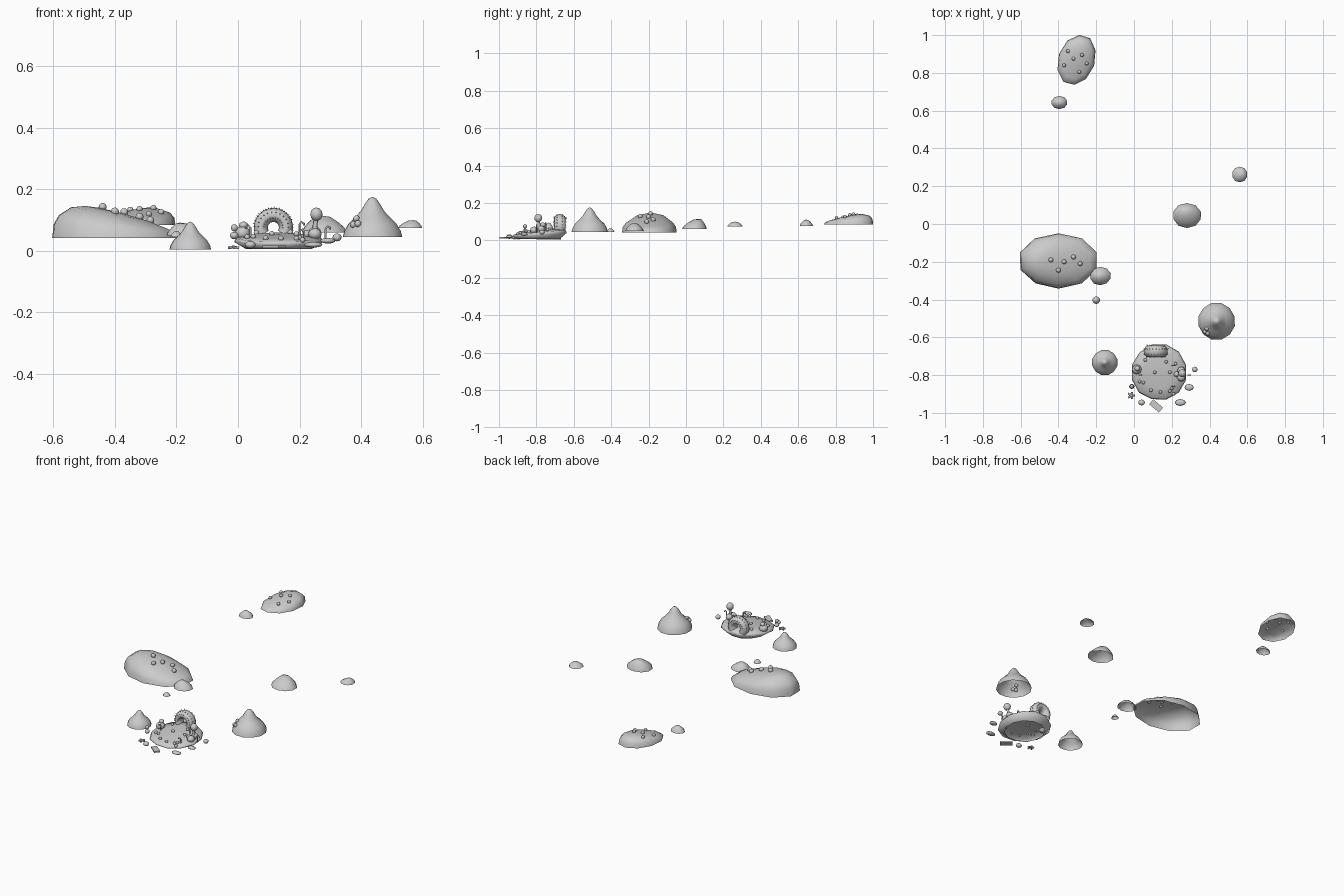
import bpy, bmesh, math, random
from mathutils import Vector, Matrix
from mathutils.bvhtree import BVHTree

if "Cube" in bpy.data.objects:
    bpy.data.objects.remove(bpy.data.objects["Cube"])

random.seed(4)


def finish(name, bm, smooth=True):
    bmesh.ops.recalc_face_normals(bm, faces=bm.faces)
    me = bpy.data.meshes.new(name)
    bm.to_mesh(me)
    for p in me.polygons:
        p.use_smooth = smooth
    ob = bpy.data.objects.new(name, me)
    bpy.context.collection.objects.link(ob)
    return ob


# Open-bottomed island shell built from stacked rings; returns a ray-cast tree for placing stones
def island(name, c, r, z0, rings, peak=(0, 0), rot=0, n=10, jitter=0.04, tilt=(0, 0)):
    bm = bmesh.new()
    wob = [1 - random.random() * jitter for _ in range(n)]
    loops = []
    for s, h in rings:
        loop = []
        for i in range(n if s > 0 else 1):
            a = 2 * math.pi * (i + 0.5) / n
            u, v = s * math.cos(a) * wob[i], s * math.sin(a) * wob[i]
            k = 1 - s
            x, y = u * r[0], v * r[1]
            x, y = (x * math.cos(rot) - y * math.sin(rot), x * math.sin(rot) + y * math.cos(rot))
            x += peak[0] * k
            y += peak[1] * k
            z = z0 + h * (1 + tilt[0] * x / r[0] + tilt[1] * y / r[1])
            loop.append(bm.verts.new((c[0] + x, c[1] + y, z)))
        loops.append(loop)
    for a, b in zip(loops, loops[1:]):
        for i in range(n):
            j = (i + 1) % n
            if len(b) == 1:
                bm.faces.new((a[i], a[j], b[0]))
            else:
                bm.faces.new((a[i], a[j], b[j], b[i]))
    tree = BVHTree.FromBMesh(bm)
    ob = finish(name, bm)
    if ob.data.polygons[-1].normal.z < 0:
        ob.data.flip_normals()
    return tree


def ground(tree, x, y, default=0.03):
    hit = tree.ray_cast(Vector((x, y, 1)), Vector((0, 0, -1)))[0]
    return hit.z if hit else default


def ball(name, c, r, seg=8):
    bm = bmesh.new()
    m = Matrix.Translation(c) @ Matrix.Diagonal((*r, 1))
    bmesh.ops.create_uvsphere(bm, u_segments=seg, v_segments=6, radius=1, matrix=m)
    return finish(name, bm)


def stones(name, tree, spots, r):
    for x, y in spots:
        ball(name, (x, y, ground(tree, x, y) + r * 0.4), (r, r, r))


def stalk(name, pts, r):
    cu = bpy.data.curves.new(name, 'CURVE')
    cu.dimensions = '3D'
    cu.bevel_depth = r
    cu.bevel_resolution = 1
    cu.use_fill_caps = True
    sp = cu.splines.new('POLY')
    sp.points.add(len(pts) - 1)
    for p, q in zip(sp.points, pts):
        p.co = (*q, 1)
    bpy.context.collection.objects.link(bpy.data.objects.new(name, cu))


# Long low islands
west = island("west_island", (-0.40, -0.197), (0.215, 0.15), 0.042,
              [(1, 0), (0.97, 0.03), (0.86, 0.052), (0.6, 0.075), (0.3, 0.085), (0, 0.088)],
              peak=(-0.05, 0.01), tilt=(-0.5, 0))
stones("west_stone", west, [(-.44, -.19), (-.37, -.2), (-.32, -.175), (-.285, -.21), (-.4, -.245)], 0.013)
north = island("north_island", (-0.303, 0.868), (0.14, 0.1), 0.085,
               [(1, 0), (0.96, 0.02), (0.8, 0.034), (0.45, 0.044), (0, 0.048)],
               peak=(0.01, 0.03), rot=1.25, tilt=(0, 0.35))
stones("north_stone", north, [(-.35, .915), (-.275, .895), (-.25, .85), (-.29, .805), (-.32, .875), (-.37, .84)], 0.01)

# Peaked islands
CONE = [(1, 0), (0.95, 0.15), (0.8, 0.34), (0.57, 0.5), (0.38, 0.66), (0.25, 0.83), (0.12, 0.96), (0, 1)]
def peaked(name, c, r, z0, h):
    return island(name, c, (r, r), z0, [(s, h * t) for s, t in CONE], n=12)
peaked("small_peak", (-0.155, -0.733), 0.07, 0.005, 0.09)
big = peaked("large_peak", (0.437, -0.515), 0.102, 0.045, 0.131)
stones("peak_stone", big, [(.375, -.57), (.39, -.58), (.385, -.555)], 0.011)

# Little islets
LOW = [(1, 0), (0.9, 0.3), (0.65, 0.62), (0.35, 0.92), (0, 1)]
for name, c, r, z0, h, pk in [
        ("east_islet", (0.281, 0.045), (0.077, 0.068), 0.06, 0.055, (-0.01, 0.025)),
        ("far_islet", (0.56, 0.262), (0.042, 0.042), 0.075, 0.025, (0.01, 0)),
        ("north_islet", (-0.395, 0.643), (0.044, 0.035), 0.078, 0.033, (0, 0)),
        ("west_islet", (-0.178, -0.275), (0.058, 0.05), 0.05, 0.042, (-0.01, 0)),
        ("tiny_islet", (-0.2, -0.403), (0.021, 0.021), 0.045, 0.02, (0, 0))]:
    island(name, c, r, z0, [(s, h * t) for s, t in LOW], peak=pk)

# Main island slab, sloping down to the front
main = island("main_island", (0.132, -0.785), (0.15, 0.153), 0.003,
              [(0.75, 0.004), (1, 0.028), (0.95, 0.04), (0.6, 0.047), (0, 0.05)],
              n=12, tilt=(0, 0.35))

# Spiky arch at the back
AC, R, r = Vector((0.115, -0.674, 0.076)), 0.041, 0.023
bm = bmesh.new()
def arch_point(a, b):
    w = R + r * math.cos(b)
    return AC + Vector((w * math.cos(a), 1.35 * r * math.sin(b), w * math.sin(a)))
grid = [[bm.verts.new(arch_point(-0.6 + (math.pi + 1.2) * i / 18, 2 * math.pi * j / 12))
         for j in range(12)] for i in range(19)]
for p, q in zip(grid, grid[1:]):
    for j in range(12):
        k = (j + 1) % 12
        bm.faces.new((p[j], p[k], q[k], q[j]))
finish("arch", bm)
bm = bmesh.new()
for i in range(12):
    for b in (-2.0, -1.2, -0.5, 0.4, 1.3):
        a = -0.1 + 0.28 * i + 0.1 * math.sin(9 * b)
        p = arch_point(a, b)
        d = Vector((math.cos(b) * math.cos(a), math.sin(b), math.cos(b) * math.sin(a)))
        m = Matrix.Translation(p) @ d.to_track_quat('Z', 'Y').to_matrix().to_4x4()
        bmesh.ops.create_cone(bm, segments=5, radius1=0.003, radius2=0.0005, depth=0.012,
                              cap_ends=True, matrix=m)
finish("arch_spikes", bm)

# Pebbles on the main island
stones("pebble", main, [(.06, -.72), (.17, -.73), (.11, -.785), (.19, -.785), (.05, -.84), (.03, -.835),
                        (.14, -.89), (.2, -.87), (.22, -.74), (.19, -.885), (.09, -.88), (.21, -.9)], 0.009)
for x, y, z, s in [(.015, -.77, .058, .026), (.018, -.765, .083, .015), (.25, -.775, .062, .02),
                   (.25, -.812, .055, .022), (.225, -.795, .055, .015)]:
    ball("boulder", (x, y, z), (s, s, s * 0.85))

# Round-topped plant, curled shoots and short sprouts
stalk("plant_stem", [(.255, -.79, .045), (.25, -.785, .08), (.255, -.79, .115)], 0.008)
ball("plant_head", (.255, -.79, .119), (.021, .021, .022), 10)
for x, y, h, d in [(.2, -.75, .045, 1), (.285, -.8, .04, 1), (.215, -.86, .035, -1), (.04, -.8, .04, -1)]:
    z = ground(main, x, y, .045) - 0.005
    stalk("curled_shoot", [(x, y, z), (x, y, z + h * .8), (x + d * .006, y, z + h),
                           (x + d * .014, y, z + h * .9), (x + d * .014, y, z + h * .75)], 0.0035)

# Stones, star and plank floating around the front shore
for x, y, z, rx, ry, rz in [(.04, -.945, .02, .018, .016, .012), (.245, -.945, .02, .03, .018, .009),
                            (.292, -.865, .033, .025, .018, .009), (.322, -.77, .044, .015, .015, .013),
                            (-.012, -.86, .05, .014, .014, .012), (-.012, -.86, .075, .011, .011, .012)]:
    ball("shore_stone", (x, y, z), (rx, ry, rz))
for i in range(5):
    a = i * 2 * math.pi / 5
    stalk("shore_star", [(-.015, -.908, .013),
                         (-.015 + .019 * math.cos(a), -.908 + .019 * math.sin(a), .01)], 0.005)
bm = bmesh.new()
bmesh.ops.create_cube(bm, size=1, matrix=Matrix.Translation((.117, -.963, .013)) @
                      Matrix.Rotation(-0.7, 4, 'Z') @ Matrix.Diagonal((.068, .034, .008, 1)))
finish("plank", bm, False)
